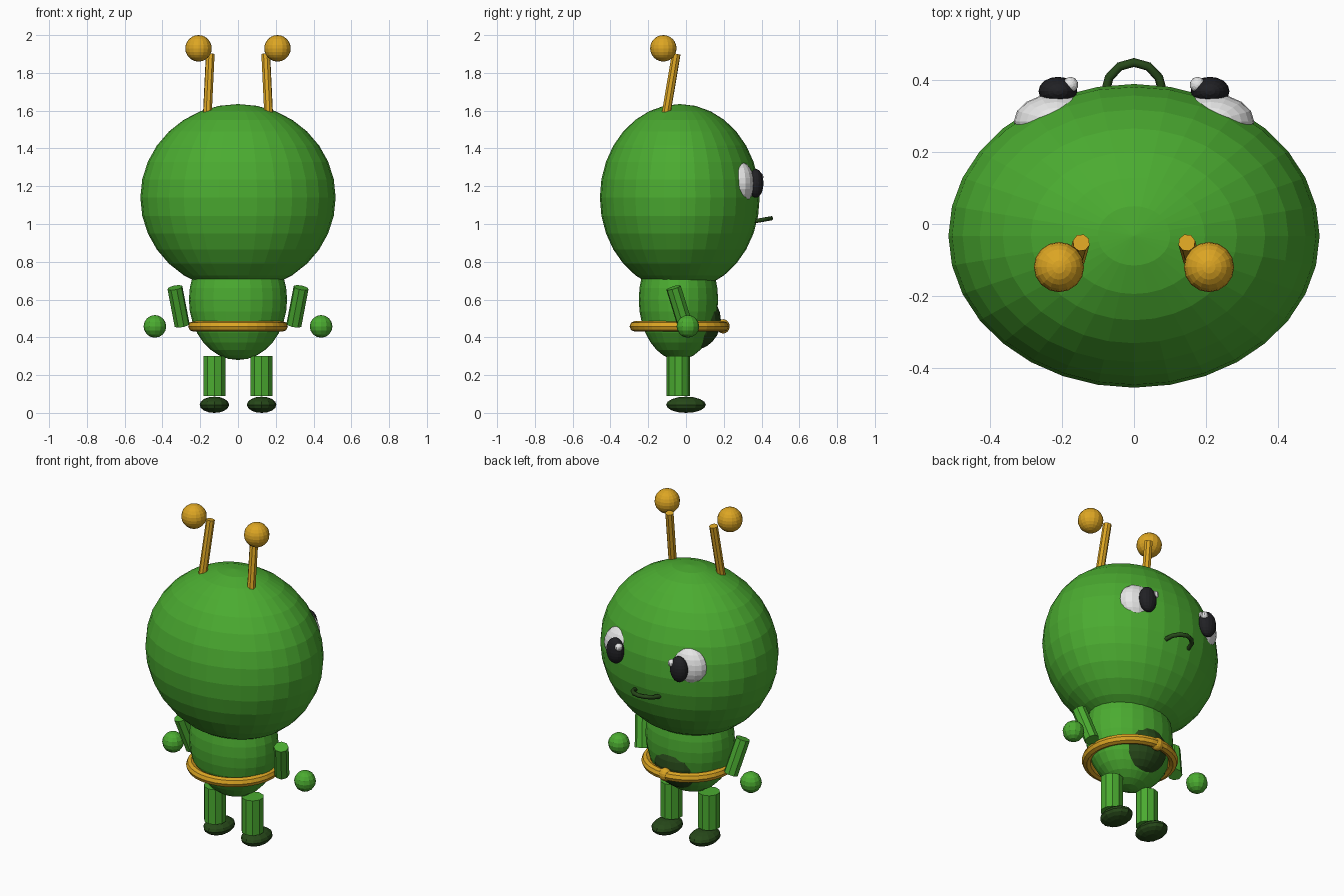
import bpy, math
from mathutils import Vector

if "Cube" in bpy.data.objects:
    bpy.data.objects.remove(bpy.data.objects["Cube"])


def material(name, rgb):
    m = bpy.data.materials.new(name)
    m.diffuse_color = (*rgb, 1)
    m.use_nodes = True
    m.node_tree.nodes["Principled BSDF"].inputs["Base Color"].default_value = m.diffuse_color
    return m


GREEN = material("leaf green", (0.07, 0.41, 0.03))
DARK = material("dark green", (0.02, 0.065, 0.01))
GOLD = material("gold", (0.72, 0.38, 0.017))
WHITE = material("white", (0.85, 0.85, 0.85))
BLACK = material("black", (0.015, 0.015, 0.018))


def finish(name, mat):
    o = bpy.context.object
    o.name = name
    o.data.materials.append(mat)
    return o


def ball(name, loc, radii, mat, seg=16, rings=12):
    bpy.ops.mesh.primitive_uv_sphere_add(segments=seg, ring_count=rings, radius=1, location=loc)
    o = finish(name, mat)
    o.scale = radii
    return o


def rod(name, a, b, r, mat, sides=8):
    a, b = Vector(a), Vector(b)
    bpy.ops.mesh.primitive_cylinder_add(vertices=sides, radius=r, depth=(b - a).length, location=(a + b) / 2)
    o = finish(name, mat)
    o.rotation_euler = (b - a).to_track_quat('Z', 'Y').to_euler()
    return o


# Head and body
ball("head", (0, -0.033, 1.14), (0.517, 0.423, 0.495), GREEN, 32, 16)
ball("body", (0, -0.04, 0.60), (0.26, 0.21, 0.32), GREEN, 24, 16)
ball("belly_patch", (0, 0.03, 0.49), (0.16, 0.155, 0.16), DARK, 20, 12)

# Belt with round buckle
bpy.ops.mesh.primitive_torus_add(location=(0, -0.035, 0.458), major_radius=0.236, minor_radius=0.028,
                                 major_segments=32, minor_segments=8)
finish("belt", GOLD)
ball("buckle", (0, 0.197, 0.458), (0.038, 0.034, 0.038), GOLD, 12, 8)

# Paired parts
for side, s in (("right", 1), ("left", -1)):
    rod(side + "_arm", (s * 0.296, -0.005, 0.465), (s * 0.334, -0.066, 0.663), 0.041, GREEN)
    ball(side + "_hand", (s * 0.44, 0.01, 0.458), (0.06,) * 3, GREEN, 12, 8)
    rod(side + "_leg", (s * 0.125, -0.04, 0.09), (s * 0.125, -0.04, 0.30), 0.062, GREEN, 10)
    ball(side + "_foot", (s * 0.125, 0, 0.043), (0.078, 0.105, 0.043), DARK, 12, 8)
    rod(side + "_antenna", (s * 0.162, -0.105, 1.585), (s * 0.147, -0.052, 1.90), 0.024, GOLD)
    ball(side + "_antenna_tip", (s * 0.209, -0.12, 1.93), (0.07,) * 3, GOLD, 16, 12)
    ball(side + "_eye_white", (s * 0.215, 0.285, 1.215), (0.12, 0.078, 0.115), WHITE)
    ball(side + "_pupil", (s * 0.212, 0.37, 1.215), (0.054, 0.04, 0.076), BLACK)
    ball(side + "_eye_glint", (s * 0.177, 0.388, 1.25), (0.022,) * 3, WHITE, 10, 8)

# Smile: arched tube standing out from the face
cu = bpy.data.curves.new("smile", 'CURVE')
cu.dimensions = '3D'
cu.bevel_depth = 0.0125
cu.bevel_resolution = 1
cu.use_fill_caps = True
sp = cu.splines.new('POLY')
sp.points.add(6)
for i, p in enumerate(sp.points):
    t = math.pi * i / 6
    p.co = (0.08 * math.cos(t), 0.366 + 0.084 * math.sin(t), 1.015 + 0.015 * math.sin(t), 1)
cu.materials.append(DARK)
smile = bpy.data.objects.new("smile", cu)
bpy.context.collection.objects.link(smile)
